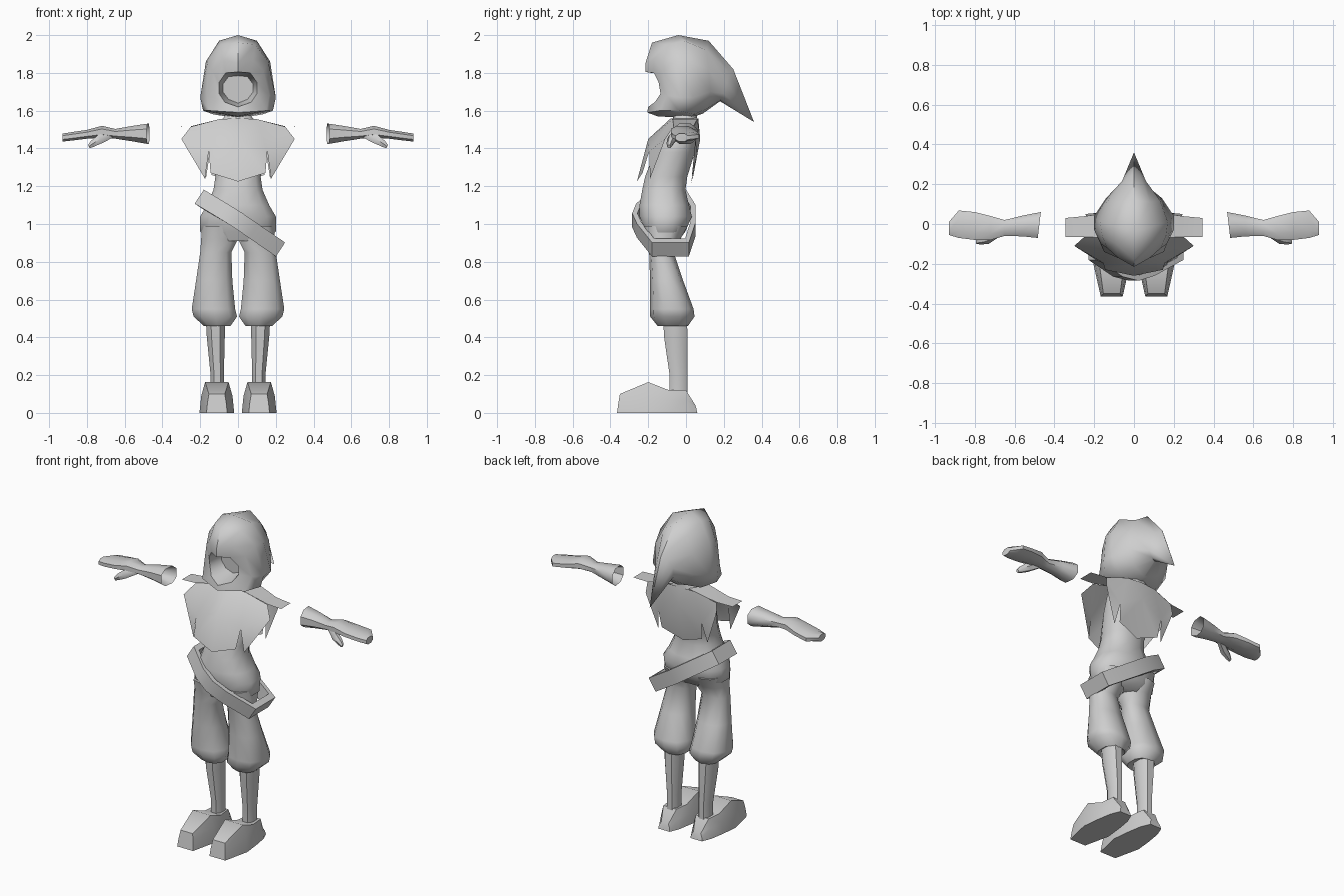
import bpy, bmesh, math

grey = bpy.data.materials.new("light grey")
grey.diffuse_color = (0.62, 0.62, 0.62, 1)


def make(name, verts, faces, mirror=False, fix=True, angle=50):
    me = bpy.data.meshes.new(name)
    me.from_pydata(verts, [], faces)
    if fix:
        bm = bmesh.new()
        bm.from_mesh(me)
        bmesh.ops.remove_doubles(bm, verts=bm.verts, dist=0.0005)
        bmesh.ops.recalc_face_normals(bm, faces=bm.faces)
        bm.to_mesh(me)
        bm.free()
    me.materials.append(grey)
    ob = bpy.data.objects.new(name, me)
    bpy.context.collection.objects.link(ob)
    if mirror:
        ob.modifiers.new("mirror", 'MIRROR').use_mirror_merge = True
    bpy.ops.object.select_all(action='DESELECT')
    ob.select_set(True)
    bpy.context.view_layer.objects.active = ob
    bpy.ops.object.shade_smooth_by_angle(angle=math.radians(angle))
    return ob


def loft(name, rings, start=True, end=True, loop=False, **kw):
    """Skin a list of closed rings, optionally capping the ends."""
    n, m = len(rings[0]), len(rings)
    verts = [p for r in rings for p in r]
    faces = [(i % m * n + j, i % m * n + (j + 1) % n,
              (i + 1) % m * n + (j + 1) % n, (i + 1) % m * n + j)
             for i in range(m if loop else m - 1) for j in range(n)]
    if start and not loop:
        faces.append(tuple(range(n)))
    if end and not loop:
        faces.append(tuple(range((m - 1) * n, m * n)))
    return make(name, verts, faces, **kw)


def oval(a0, a1, b0, b1, n=10, power=0.85):
    """Rounded outline filling the given rectangle."""
    pts = []
    for k in range(n):
        t = 2 * math.pi * (k + 0.5) / n
        c, s = math.cos(t) / math.cos(math.pi / n), math.sin(t)
        c = max(-1, min(1, math.copysign(abs(c) ** power, c)))
        s = math.copysign(abs(s) ** power, s)
        pts.append(((a0 + a1) / 2 + c * (a1 - a0) / 2, (b0 + b1) / 2 + s * (b1 - b0) / 2))
    return pts


def stack(rows, n=10):
    """Horizontal rings from rows of z, x0, x1, y0, y1."""
    return [[(x, y, z) for x, y in oval(x0, x1, y0, y1, n)] for z, x0, x1, y0, y1 in rows]


# Hood: rings run from the recessed face, over the rim, to the back tip
hood_half = [
    [(0, -.06, 1.785), (.05, -.05, 1.78), (.08, -.05, 1.74), (.08, -.05, 1.70), (.05, -.05, 1.66), (0, -.05, 1.64)],
    [(0, -.215, 1.805), (.065, -.17, 1.80), (.10, -.145, 1.75), (.10, -.135, 1.69), (.07, -.165, 1.645), (0, -.20, 1.62)],
    [(0, -.215, 1.85), (.08, -.17, 1.87), (.135, -.12, 1.81), (.165, -.10, 1.68), (.15, -.14, 1.60), (0, -.205, 1.59)],
    [(0, -.18, 1.96), (.09, -.10, 1.95), (.16, -.06, 1.86), (.20, -.03, 1.67), (.185, -.04, 1.60), (0, -.15, 1.57)],
    [(0, -.04, 2.0), (.10, -.01, 1.97), (.17, .01, 1.86), (.20, .04, 1.67), (.13, .04, 1.58), (0, .02, 1.56)],
    [(0, .12, 1.97), (.08, .11, 1.92), (.13, .12, 1.82), (.14, .13, 1.70), (.08, .11, 1.61), (0, .09, 1.585)],
    [(0, .25, 1.82), (.035, .23, 1.80), (.06, .215, 1.75), (.055, .20, 1.69), (.03, .19, 1.66), (0, .18, 1.65)],
    [(0, .36, 1.54)] * 6,
]
loft("hood", [h + [(-x, y, z) for x, y, z in h[-2:0:-1]] for h in hood_half], end=False, angle=60)

# Torso, from hips to neck
loft("torso", stack([
    (z, -w, w, y0, y1) for z, w, y0, y1 in [
        (.91, .14, -.20, -.04), (.96, .20, -.22, 0), (1.04, .20, -.25, .035), (1.10, .165, -.25, .02),
        (1.18, .13, -.235, 0), (1.25, .12, -.22, .01), (1.38, .145, -.17, .05),
        (1.48, .15, -.12, .065), (1.53, .10, -.09, .06), (1.58, .065, -.06, .06)]], 12))

# Torn tunic: front and back panels plus shoulder flaps
panel = [(0, 1, 8), (1, 5, 8), (1, 2, 5), (2, 3, 5), (3, 4, 5), (5, 6, 8), (6, 7, 8)]
front = [(0, -.08, 1.56), (.10, -.07, 1.555), (.25, -.065, 1.515), (.30, -.11, 1.45), (.175, -.19, 1.24),
         (.155, -.195, 1.385), (.145, -.23, 1.27), (0, -.26, 1.225), (0, -.20, 1.45)]
back = [(0, .065, 1.56), (.10, .06, 1.555), (.24, .04, 1.515), (.245, .05, 1.45), (.17, .03, 1.24),
        (.15, .06, 1.37), (.14, .04, 1.26), (0, .025, 1.21), (0, .075, 1.45)]
make("tunic_front", front, [f[::-1] for f in panel], mirror=True, fix=False)
make("tunic_back", back, panel, mirror=True, fix=False)
make("shoulder_flap",
     [(.06, -.07, 1.56), (.06, .06, 1.56), (.10, -.07, 1.555), (.10, .06, 1.555), (.25, -.065, 1.517),
      (.24, .04, 1.517), (.345, -.065, 1.513), (.345, .03, 1.513)],
     [(0, 2, 3, 1), (2, 4, 5, 3), (4, 6, 7, 5)], mirror=True, fix=False)

# Slanted belt: a flat band around the hips
belt = []
for x, y, z in [(-.205, -.18, 1.145), (-.205, .0, 1.145), (-.08, .05, 1.065), (.06, .05, .97),
                (.225, .015, .865), (.225, -.18, .865), (.08, -.26, .965), (0, -.285, 1.02), (-.08, -.265, 1.07)]:
    ix, iy, iz = x * .86, -.11 + (y + .11) * .84, z + x * .14 * .69
    belt.append([(x + .024, y, z + .037), (x - .024, y, z - .037),
                 (ix - .024, iy, iz - .037), (ix + .024, iy, iz + .037)])
loft("belt", belt, loop=True, angle=35)

# Baggy trouser legs and shins
loft("trouser_leg", stack([
    (.99, .02, .19, -.23, .01), (.92, .0, .195, -.21, -.03), (.85, .035, .20, -.195, -.065),
    (.70, .03, .222, -.19, -.015), (.55, .015, .245, -.19, .04), (.51, .005, .235, -.19, .045),
    (.46, .04, .18, -.15, .01), (.47, .08, .16, -.11, 0)]), mirror=True)
loft("shin", stack([
    (.49, .07, .17, -.125, .01), (.40, .07, .165, -.12, .012), (.20, .075, .145, -.09, .01),
    (.08, .075, .145, -.09, .01)], 8), mirror=True)

# Shoes: trapezoid sections along the foot
shoe = []
for y, lean, bw, tw, h in [(-.365, .015, .055, .042, .10), (-.20, 0, .092, .062, .163), (-.09, 0, .08, .055, .12),
                           (.0, 0, .065, .045, .12), (.06, -.01, .04, .025, .04)]:
    shoe.append([(.112 + x, y + d, z) for x, d, z in
                 [(-bw, 0, 0), (bw, 0, 0), (bw * .9, lean / 2, h * .55), (tw, lean, h),
                  (-tw, lean, h), (-bw * .9, lean / 2, h * .55)]])
loft("shoe", shoe, mirror=True, angle=45)

# Forearm cuff, open at the inner end, running into the hand
arm = []
for x, y0, y1, z0, z1 in [(.56, -.05, .03, 1.445, 1.51), (.475, -.07, .06, 1.42, 1.535), (.56, -.062, .042, 1.435, 1.522),
                          (.65, -.06, .02, 1.45, 1.505), (.72, -.08, .04, 1.455, 1.522),
                          (.80, -.08, .06, 1.45, 1.50), (.88, -.07, .068, 1.44, 1.488),
                          (.93, -.055, .01, 1.435, 1.48)]:
    skew = .12 if x < .5 else 0
    arm.append([(x - skew * y, y, z) for y, z in oval(y0, y1, z0, z1, 8)])
loft("hand", arm, mirror=True)

# Thumb
thumb = []
for x, y, z, r in [(.67, -.04, 1.475, .02), (.73, -.075, 1.45, .025), (.77, -.085, 1.425, .018), (.79, -.09, 1.41, .010)]:
    thumb.append([(x + r * .5 * math.sin(a), y + r * math.cos(a), z + r * math.sin(a))
                  for a in [math.tau * k / 6 for k in range(6)]])
loft("thumb", thumb, mirror=True)
